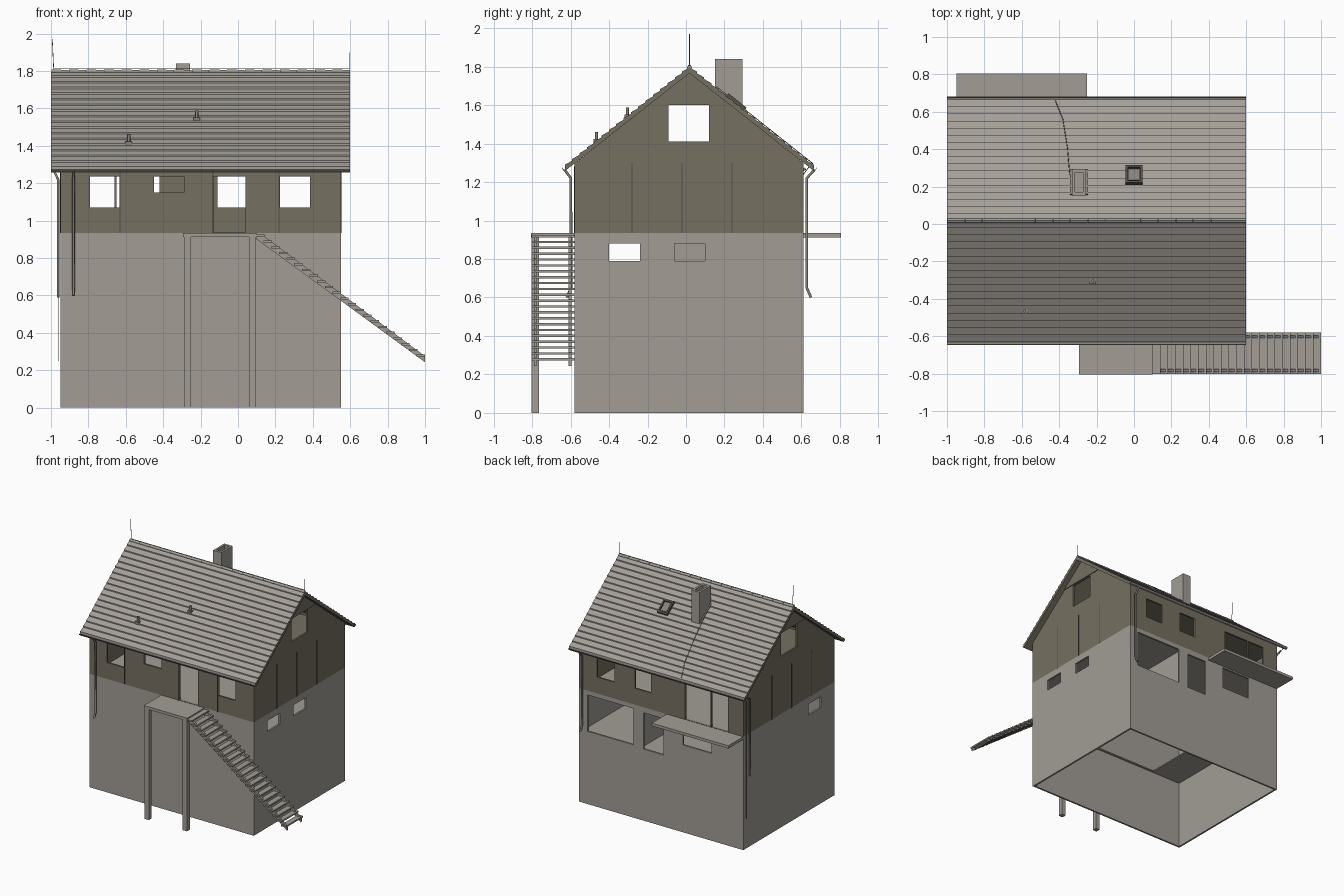
import bpy, bmesh, math
from mathutils import Vector

if "Cube" in bpy.data.objects:
    bpy.data.objects.remove(bpy.data.objects["Cube"], do_unlink=True)


def material(name, rgb):
    m = bpy.data.materials.new(name)
    m.use_nodes = True
    m.diffuse_color = (*rgb, 1)
    m.node_tree.nodes["Principled BSDF"].inputs["Base Color"].default_value = (*rgb, 1)
    return m


CONCRETE = material("concrete", (0.36, 0.335, 0.30))
TILE = material("roof_tile", (0.37, 0.345, 0.31))
TIMBER = material("timber", (0.18, 0.16, 0.12))
TRIM = material("dark_trim", (0.09, 0.08, 0.065))
METAL = material("metal", (0.24, 0.225, 0.20))


def prism(name, profile, axis, a, b, mat):
    """Extrude a 2D profile along x (profile is y,z) or along y (profile is x,z)."""
    place = (lambda u, v, t: (t, u, v)) if axis == "x" else (lambda u, v, t: (u, t, v))
    bm = bmesh.new()
    ends = [[bm.verts.new(place(u, v, t)) for u, v in profile] for t in (a, b)]
    for ring in ends:
        bm.faces.new(ring)
    n = len(profile)
    for i in range(n):
        j = (i + 1) % n
        bm.faces.new((ends[0][i], ends[0][j], ends[1][j], ends[1][i]))
    bmesh.ops.recalc_face_normals(bm, faces=bm.faces)
    mesh = bpy.data.meshes.new(name)
    bm.to_mesh(mesh)
    bm.free()
    mesh.materials.append(mat)
    ob = bpy.data.objects.new(name, mesh)
    bpy.context.collection.objects.link(ob)
    return ob


def box(name, x, y, z, mat):
    return prism(name, [(y[0], z[0]), (y[1], z[0]), (y[1], z[1]), (y[0], z[1])], "x", x[0], x[1], mat)


def activate(ob):
    bpy.ops.object.select_all(action="DESELECT")
    ob.select_set(True)
    bpy.context.view_layer.objects.active = ob


def cut(ob, cutter):
    cutter.hide_render = True
    mod = ob.modifiers.new("cut", "BOOLEAN")
    mod.operation, mod.solver, mod.object = "DIFFERENCE", "EXACT", cutter
    activate(ob)
    bpy.ops.object.modifier_apply(modifier="cut")
    bpy.data.objects.remove(cutter, do_unlink=True)


def cut_box(ob, x, y, z):
    cut(ob, box("cutter", x, y, z, ob.data.materials[0]))


def pipe(name, points, radius, mat=METAL):
    curve = bpy.data.curves.new(name, "CURVE")
    curve.dimensions = "3D"
    curve.bevel_depth, curve.bevel_resolution, curve.use_fill_caps = radius, 1, True
    spline = curve.splines.new("POLY")
    spline.points.add(len(points) - 1)
    for p, co in zip(spline.points, points):
        p.co = (*co, 1)
    curve.materials.append(mat)
    ob = bpy.data.objects.new(name, curve)
    bpy.context.collection.objects.link(ob)
    activate(ob)
    bpy.ops.object.convert(target="MESH")
    return bpy.context.object


# Main dimensions
X0, X1, Y0, Y1 = -0.95, 0.55, -0.58, 0.61
BASE, FLOOR, T = 0.58, 0.935, 0.015
RIDGE_Y, RIDGE_Z, HALF, EAVE = 0.018, 1.80, 0.648, 1.285
SLOPE = (RIDGE_Z - EAVE) / HALF
FRONT, BACK = (Y0 - 0.1, Y0 + 0.1), (Y1 - 0.1, Y1 + 0.1)


def roof_z(y):
    return RIDGE_Z - SLOPE * abs(y - RIDGE_Y)


# Foundation, open underneath, and ground storey
IN_X, IN_Y = (X0 + T, X1 - T), (Y0 + T, Y1 - T)
foundation = box("foundation", (X0, X1), (Y0, Y1), (0, BASE), CONCRETE)
cut_box(foundation, IN_X, IN_Y, (-1, 1))
ground = box("ground_storey", (X0, X1), (Y0, Y1), (BASE, FLOOR), CONCRETE)
cut_box(ground, IN_X, IN_Y, (0, 2))
for x, z in (((0.05, 0.47), (0.6, 0.9)), ((-0.22, -0.04), (0.59, 0.89)), ((-0.66, -0.40), (0.72, 0.9))):
    cut_box(ground, x, BACK, z)
cut_box(ground, (-2, 2), (-0.4, -0.24), (0.79, 0.88))
cut_box(ground, (X1 - 0.1, X1 + 0.1), (-0.06, 0.1), (0.79, 0.88))

# Floors and inner wall
slab = box("ground_floor", IN_X, IN_Y, (BASE - 0.01, BASE), CONCRETE)
cut_box(slab, (-0.66, 0.2), (-0.55, -0.16), (0, 1))
box("upper_floor", IN_X, IN_Y, (0.915, FLOOR + 0.002), CONCRETE)
box("attic_floor", IN_X, IN_Y, (1.26, 1.275), TIMBER)
box("inner_wall", (0.0, 0.015), (-0.14, Y1 - T), (BASE, 0.915), CONCRETE)


# Timber storey with gables
def gable_profile(inset):
    a, b, drop = Y0 + inset, Y1 - inset, 0.03 + inset
    return [(a, FLOOR - inset), (b, FLOOR - inset), (b, roof_z(b) - drop),
            (RIDGE_Y, RIDGE_Z - drop), (a, roof_z(a) - drop)]


timber = prism("timber_storey", gable_profile(0), "x", X0, X1, TIMBER)
cut(timber, prism("cutter", gable_profile(T), "x", X0 + T, X1 - T, TIMBER))
PANE = (1.07, 1.235)
for x, z in (((-0.79, -0.63), PANE), ((-0.45, -0.29), (1.15, 1.235)),
             ((-0.13, 0.04), (FLOOR + 0.002, 1.235)), ((0.225, 0.385), PANE)):
    cut_box(timber, x, FRONT, z)
for x, z in (((0.225, 0.385), PANE), ((-0.11, 0.04), PANE),
             ((-0.65, -0.42), (FLOOR + 0.002, 1.235)), ((-0.81, -0.66), (FLOOR + 0.002, 1.235))):
    cut_box(timber, x, BACK, z)
cut_box(timber, (-2, 2), (-0.09, 0.12), (1.41, 1.6))

# Panel joints and gable tops
for x in (-0.63, -0.135, 0.22):
    box("front_joint", (x - 0.003, x + 0.003), (Y0 - 0.003, Y0), (FLOOR, 1.28), TRIM)
half_top = (RIDGE_Z - 0.03 - 1.605) / SLOPE
for x, s in ((X0, -1), (X1, 1)):
    for y in (-0.28, -0.02, 0.24):
        box("side_joint", sorted((x, x + s * 0.003)), (y - 0.003, y + 0.003), (FLOOR, 1.3), TRIM)
    prism("gable_top", [(RIDGE_Y - half_top, 1.605), (RIDGE_Y + half_top, 1.605),
                        (RIDGE_Y, RIDGE_Z - 0.03)], "x", x, x + s * 0.006, TIMBER)

# Tiled roof with overlapping courses
COURSES = 17
teeth = []
for i in range(COURSES):
    for k, lift in ((i, 0.0), (i + 1, 0.009)):
        d = HALF * k / COURSES
        teeth.append((d, RIDGE_Z - SLOPE * d + lift - 0.004))
under = [(HALF, EAVE - 0.028), (0, RIDGE_Z - 0.034)]
profile = [(RIDGE_Y + d, z) for d, z in teeth + under[:1]]
profile += [(RIDGE_Y, under[1][1])]
profile += [(RIDGE_Y - d, z) for d, z in under[:1] + teeth[:0:-1]]
roof = prism("roof", profile, "x", -1.0, 0.6, TILE)
roof.data.materials.append(TIMBER)
for f in roof.data.polygons:
    if abs(f.normal.x) > 0.9 or f.normal.z < -0.7:
        f.material_index = 1
for i in range(17):
    x = -0.998 + i * 0.094
    pipe("ridge_tile", [(x, RIDGE_Y, RIDGE_Z - 0.002), (x + 0.092, RIDGE_Y, RIDGE_Z - 0.005)], 0.012, TILE)

# Gutters and downpipes
for s in (-1, 1):
    gy, gz = RIDGE_Y + s * (HALF + 0.002), EAVE - 0.008
    arc = [math.pi * (1 + k / 6) for k in range(7)]
    ring = [(gy + r * math.cos(a), gz + r * math.sin(a))
            for r, seq in ((0.014, arc), (0.011, arc[::-1])) for a in seq]
    prism("gutter", ring, "x", -1.0, 0.6, METAL)
    x, wall = (-0.88, Y0) if s < 0 else (0.51, Y1)
    pipe("downpipe", [(x, gy, gz - 0.012), (x, wall + s * 0.018, 1.22), (x, wall + s * 0.018, 0.65),
                      (x, wall + s * 0.04, 0.6)], 0.008)
pipe("side_downpipe", [(-0.985, 0.62, 1.27), (-0.962, 0.54, 1.22), (-0.962, 0.54, 0.59)], 0.007)

# Chimney and its hollow top
chimney = box("chimney", (-0.332, -0.256), (0.15, 0.295), (1.28, 1.84), CONCRETE)
cut_box(chimney, (-0.315, -0.273), (0.17, 0.275), (1.74, 2))
flashing = box("chimney_flashing", (-0.048, 0.048), (-0.085, 0.085), (-0.005, 0.006), METAL)
flashing.location = (-0.294, 0.223, roof_z(0.223) + 0.003)
flashing.rotation_euler.x = -math.atan(SLOPE)

# Skylight
frame = box("skylight_frame", (-0.045, 0.045), (-0.06, 0.06), (-0.01, 0.018), TRIM)
cut_box(frame, (-0.032, 0.032), (-0.045, 0.045), (0.008, 0.1))
glass = box("skylight_glass", (-0.026, 0.026), (-0.036, 0.036), (0.006, 0.012), METAL)
for ob in (frame, glass):
    ob.location = (0.0, 0.257, roof_z(0.257))
    ob.rotation_euler.x = -math.atan(SLOPE)

# Roof vents, lightning rods and cables
for x, y in ((-0.22, -0.305), (-0.585, -0.465)):
    z = roof_z(y)
    pipe("roof_vent", [(x, y, z - 0.02), (x, y, z + 0.045)], 0.009)
    box("vent_base", (x - 0.018, x + 0.018), (y - 0.016, y + 0.012), (z - 0.015, z + 0.008), METAL)
pipe("lightning_rod_right", [(-0.985, RIDGE_Y, RIDGE_Z), (-0.993, RIDGE_Y, 1.97)], 0.002)
pipe("lightning_rod_left", [(0.595, RIDGE_Y, RIDGE_Z), (0.595, RIDGE_Y, 1.90)], 0.002)
pipe("ridge_cable", [(-0.985, RIDGE_Y, 1.811), (0.595, RIDGE_Y, 1.811)], 0.0015)
pipe("roof_cable", [(x, y, roof_z(y) + 0.006) for x, y in
                    ((-0.42, 0.66), (-0.38, 0.56), (-0.355, 0.4), (-0.345, 0.28), (-0.33, 0.2))], 0.002, TRIM)
pipe("ground_cable", [(-0.99, 0.64, 1.28), (-0.958, 0.58, 1.2), (-0.958, 0.58, 0.25)], 0.002)

# Rear balcony, front landing and posts
box("balcony", (X0, -0.25), (Y1 - 0.01, 0.805), (0.912, FLOOR), CONCRETE)
box("landing", (-0.295, 0.1), (-0.805, Y0 + 0.01), (0.912, FLOOR), CONCRETE)
for x in (-0.29, 0.058):
    box("landing_post", (x, x + 0.038), (-0.803, -0.765), (0, 0.912), CONCRETE)

# Outside stairs
STEPS, RUN, RISE = 22, 0.9 / 22, 0.0305
for i in range(STEPS):
    x, z = 0.1 + i * RUN, 0.925 - i * RISE
    box("tread", (x - 0.004, x + RUN), (-0.803, Y0), (z - 0.012, z), CONCRETE)
for y in (-0.79, -0.61):
    prism("stringer", [(0.1, 0.92), (0.135, 0.92), (1.0, 0.275), (1.0, 0.243), (0.1, 0.9)],
          "y", y, y + 0.014, CONCRETE)
